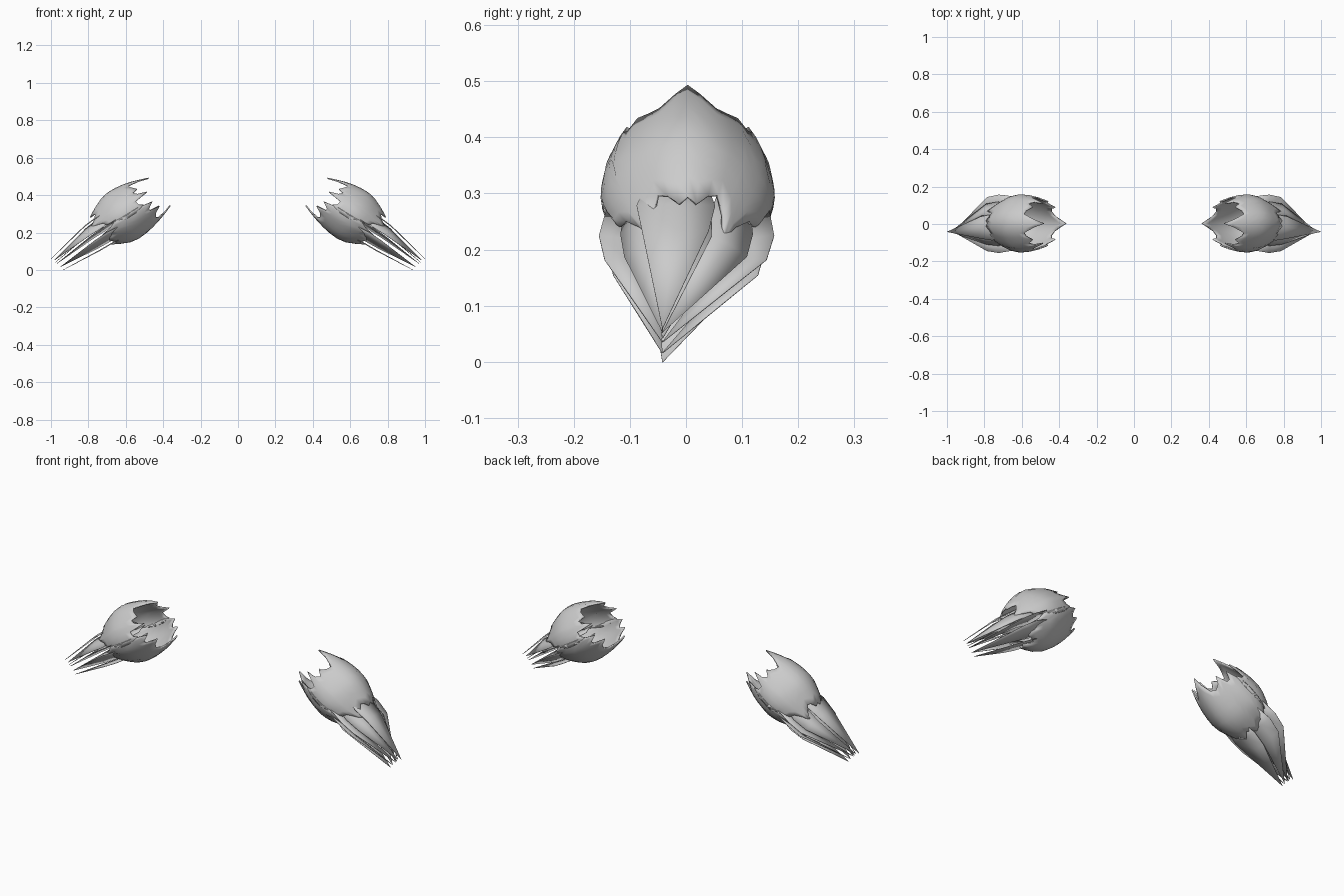
import bpy, math
from mathutils import Vector

if "Cube" in bpy.data.objects:
    bpy.data.objects.remove(bpy.data.objects["Cube"])

# Local frame of one shoulder guard: u runs outward and down the arm, w is up from it
ORIGIN = Vector((0.60, 0.003, 0.30))
U = Vector((0.85, 0, -0.53))
W = Vector((0.53, 0, 0.85))
PROFILE = [(-0.24, 0.085), (-0.2, 0.102), (-0.11, 0.132), (-0.05, 0.145), (0.01, 0.15),
           (0.06, 0.142), (0.12, 0.116), (0.16, 0.094), (0.22, 0.066)]


def place(u, v, w):
    return ORIGIN + U * u + Vector((0, v, 0)) + W * w


def radius(u):
    for (a, ra), (b, rb) in zip(PROFILE, PROFILE[1:]):
        if u <= b:
            return ra + (rb - ra) * (u - a) / (b - a)
    return PROFILE[-1][1]


def add_object(name, verts, faces, thickness):
    mesh = bpy.data.meshes.new(name)
    mesh.from_pydata(verts, [], faces)
    ob = bpy.data.objects.new(name, mesh)
    bpy.context.collection.objects.link(ob)
    if thickness:
        mod = ob.modifiers.new("thickness", 'SOLIDIFY')
        mod.thickness = thickness
        mod.offset = -1
    mod = ob.modifiers.new("pair", 'MIRROR')
    mod.use_mirror_merge = False
    bpy.context.view_layer.objects.active = ob
    ob.select_set(True)
    bpy.ops.object.shade_smooth_by_angle(angle=math.radians(40))
    ob.select_set(False)
    return ob


# Half-egg shell whose inner and outer rims zigzag; rim rows: angle from ridge, inner u, outer u
def shell(name, rim, side):
    cols = [(-a, s, e) for a, s, e in reversed(rim[1:])] + rim
    rows = 9
    verts, faces = [], []
    for a, s, e in cols:
        t = math.radians(a)
        for i in range(rows):
            u = s + (e - s) * i / (rows - 1)
            # flattened shoulders between ridge and side
            r = radius(u) * (1 - 0.07 * math.sin(2 * t) ** 2)
            verts.append(place(u, 1.04 * r * math.sin(t), side * r * math.cos(t)))
    for c in range(len(cols) - 1):
        for i in range(rows - 1):
            k = c * rows + i
            f = (k, k + 1, k + rows + 1, k + rows)
            faces.append(f if side > 0 else f[::-1])
    add_object(name, verts, faces, 0.007)


shell("upper_shell", [(0, -0.205, 0.16), (10, -0.15, 0.172), (22, -0.09, 0.15), (32, -0.095, 0.14),
                      (46, -0.12, 0.165), (54, -0.09, 0.185), (63, -0.11, 0.205), (69, -0.16, 0.165),
                      (78, -0.08, 0.13), (88, -0.085, 0.12), (94, -0.107, 0.07), (100, -0.05, 0.02)], 1)
shell("lower_shell", [(0, -0.225, 0.155), (9, -0.185, 0.14), (20, -0.14, 0.12), (32, -0.125, 0.14),
                      (44, -0.14, 0.165), (54, -0.175, 0.13), (63, -0.12, 0.12), (70, -0.12, 0.165),
                      (80, -0.155, 0.11), (88, -0.07, 0.08)], -1)


# Leaf-shaped blades fanning from under the shells to a common point
def blade(name, v, w, half, tilt, tip, start=0.06):
    t = math.radians(tilt)
    cv, cw = math.cos(t) * half, math.sin(t) * half
    tip_v = -0.045
    outline = [(start, 0.7), (0.145, 1.0), (0.22, 0.85)]
    verts, faces = [], []
    for u, k in outline:
        f = (u - 0.06) / (tip[0] - 0.06) * 0.5
        mv, mw = v + (tip_v - v) * f * 0.4, w + (tip[1] - w) * f
        verts += [place(u, mv - cv * k, mw - cw * k), place(u, mv, mw + 0.004),
                  place(u, mv + cv * k, mw + cw * k)]
    verts.append(place(tip[0], tip_v, tip[1]))
    for i in range(2):
        k = i * 3
        faces += [(k, k + 3, k + 4, k + 1), (k + 1, k + 4, k + 5, k + 2)]
    faces += [(6, 9, 7), (7, 9, 8)]
    add_object(name, verts, faces, 0.002)


blade("top_blade", -0.02, 0.072, 0.07, 0, (0.467, 0.008))
blade("inner_blade", -0.01, 0.02, 0.07, 0, (0.455, -0.02))
blade("bottom_blade", 0.0, -0.098, 0.07, 0, (0.444, -0.076))
for s, label in ((-1, "front"), (1, "back")):
    blade(label + "_upper_blade", s * 0.085, 0.035, 0.045, -s * 35, (0.455, -0.008))
    blade(label + "_middle_blade", s * 0.11, -0.005, 0.052, s * 12, (0.45, -0.03))
    blade(label + "_lower_blade", s * 0.095, -0.055, 0.055, s * 28, (0.446, -0.055))
